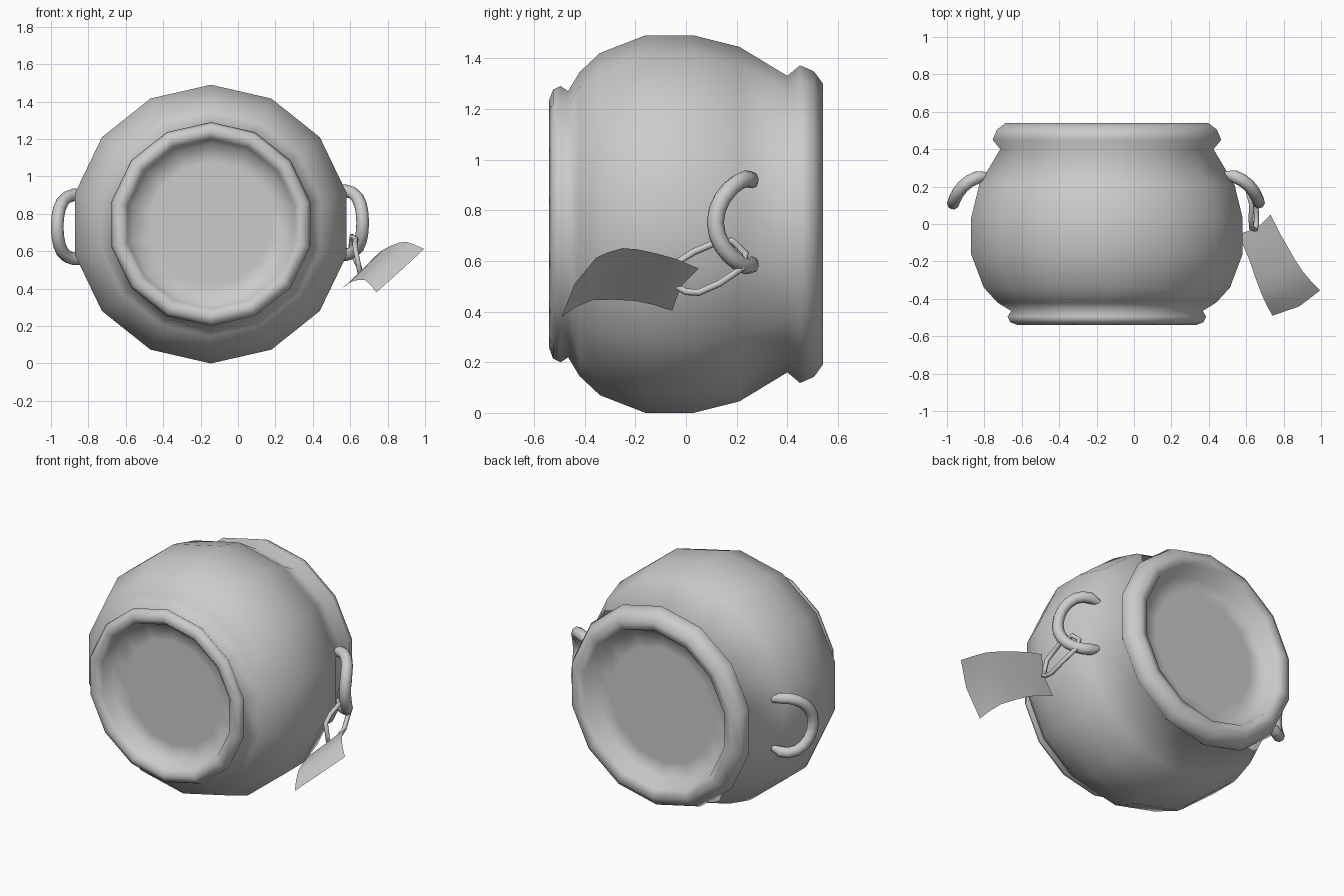
import bpy, bmesh
from math import sin, cos, pi, radians
from mathutils import Vector

if "Cube" in bpy.data.objects:
    bpy.data.objects.remove(bpy.data.objects["Cube"])

CX, CZ, SIDES = -0.145, 0.745, 14


def finish(name, bm):
    bmesh.ops.recalc_face_normals(bm, faces=bm.faces)
    for f in bm.faces:
        f.smooth = True
    me = bpy.data.meshes.new(name)
    bm.to_mesh(me)
    bm.free()
    ob = bpy.data.objects.new(name, me)
    bpy.context.collection.objects.link(ob)
    return ob


def lathe(name, profile):
    # revolve (y, radius) points around the pot's horizontal axis, cap both ends
    bm = bmesh.new()
    rings = []
    for y, r in profile:
        rings.append([bm.verts.new((CX + r * sin(2 * pi * i / SIDES), y,
                                    CZ + r * cos(2 * pi * i / SIDES)))
                      for i in range(SIDES)])
    for a, b in zip(rings, rings[1:]):
        for i in range(SIDES):
            j = (i + 1) % SIDES
            bm.faces.new((a[i], a[j], b[j], b[i]))
    bm.faces.new(rings[0])
    bm.faces.new(rings[-1])
    return finish(name, bm)


def tube(name, points, radius, cyclic=False):
    cu = bpy.data.curves.new(name, 'CURVE')
    cu.dimensions = '3D'
    cu.bevel_depth = radius
    cu.bevel_resolution = 2
    cu.use_fill_caps = True
    sp = cu.splines.new('POLY')
    sp.points.add(len(points) - 1)
    for p, co in zip(sp.points, points):
        p.co = (*co, 1)
    sp.use_cyclic_u = cyclic
    sp.use_smooth = True
    if not cyclic:  # rounded ends
        sp.points[0].radius = sp.points[-1].radius = 0.5
    ob = bpy.data.objects.new(name, cu)
    bpy.context.collection.objects.link(ob)
    return ob


# pot: recessed foot, belly, neck, lip and recessed mouth
lathe("pot", [
    (-0.44, 0.33), (-0.44, 0.43), (-0.51, 0.455), (-0.54, 0.49),
    (-0.525, 0.53), (-0.495, 0.545), (-0.465, 0.525), (-0.42, 0.60),
    (-0.34, 0.675), (-0.16, 0.745), (0.03, 0.745), (0.21, 0.70),
    (0.40, 0.585), (0.45, 0.627), (0.505, 0.603), (0.54, 0.555),
    (0.525, 0.50), (0.44, 0.465), (0.44, 0.36)])


# C-shaped handles on both sides, bowed outward
def handle(name, side, x, y, z):
    pts = []
    for k in range(15):
        t = radians(-118 + 236 * k / 14)
        u = 0.16 * cos(t)
        bow = 0.035 * (1 - ((u - 0.045) / 0.115) ** 2)
        pts.append((x + side * (0.76 * u + 0.65 * bow),
                    y - 0.65 * u + 0.76 * bow, z + 0.172 * sin(t)))
    return tube(name, pts, 0.034)


handle("right_handle", 1, 0.545, 0.22, 0.752)
handle("left_handle", -1, CX - 0.70, 0.215, 0.73)

# thin loop linking the handle to the tag
tube("tag_loop", [
    (.65, -.03, .495), (.655, .0, .478), (.655, .05, .475), (.65, .13, .51),
    (.62, .22, .57), (.605, .235, .63), (.61, .18, .68), (.63, .10, .665),
    (.625, .03, .635), (.63, -.025, .60)], 0.014, True)

# curved tag sheet, spanned between an upper and a lower edge
upper = [(.73, .05, .57), (.775, -.04, .608), (.82, -.12, .63), (.86, -.19, .645),
         (.90, -.25, .65), (.95, -.31, .633), (.995, -.355, .612)]
lower = [(.56, -.055, .403), (.59, -.13, .427), (.62, -.20, .442), (.65, -.29, .447),
         (.68, -.37, .445), (.71, -.435, .418), (.74, -.49, .38)]
bm = bmesh.new()
rows = []
for a, b in zip(upper, lower):
    a, b = Vector(a), Vector(b)
    mid = (a + b) / 2 + Vector((.016, -.018, .012))
    rows.append([bm.verts.new(v) for v in (a, mid, b)])
for r, s in zip(rows, rows[1:]):
    for i in range(2):
        bm.faces.new((r[i], r[i + 1], s[i + 1], s[i]))
finish("tag", bm)
